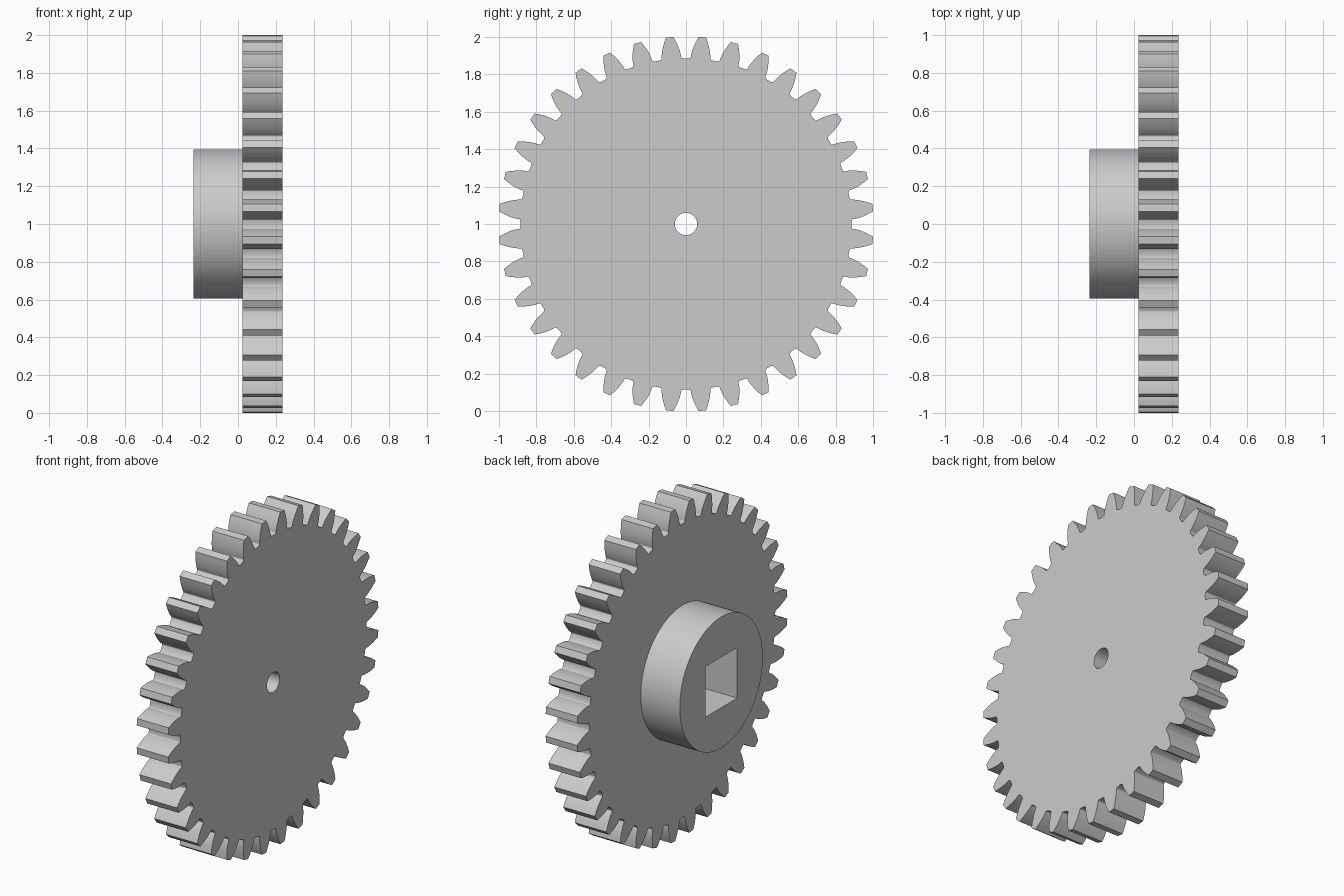
import bpy
import bmesh
import math

TEETH = 36
OUTER_R, PITCH_R, BASE_R, ROOT_R = 1.002, 0.9495, 0.892, 0.885
CENTRE_Z = 1.0
FLANK_STEPS = 8

old = bpy.data.objects.get("Cube")
if old:
    bpy.data.objects.remove(old, do_unlink=True)

# One plain grey material for every part
grey = bpy.data.materials.new("light_grey")
grey.use_nodes = True
colour = (0.6, 0.6, 0.6, 1)
grey.diffuse_color = colour
grey.node_tree.nodes["Principled BSDF"].inputs["Base Color"].default_value = colour


def polar(r, a):
    return r * math.sin(a), r * math.cos(a)


def circle(r, count):
    return [polar(r, math.tau * i / count) for i in range(count)]


def involute(r):
    a = math.acos(min(1, BASE_R / r))
    return math.tan(a) - a


def gear_outline():
    """Involute teeth with a small fillet at each root."""
    pitch = math.tau / TEETH
    half_tooth = pitch / 4 + involute(PITCH_R)
    side = [(ROOT_R, pitch / 2 - 0.014), (ROOT_R + 0.003, half_tooth + 0.004)]
    for i in range(FLANK_STEPS + 1):
        r = BASE_R + (OUTER_R - BASE_R) * i / FLANK_STEPS
        side.append((r, half_tooth - involute(r)))
    points = []
    for t in range(TEETH):
        mid = (t + 0.5) * pitch
        points += [polar(r, mid - a) for r, a in side]
        points += [polar(r, mid + a) for r, a in reversed(side)]
    return points


def prism(name, outer, inner, x0, x1):
    """Extrude an outline with a hole along x."""
    bm = bmesh.new()
    edges = []
    for loop in (outer, inner):
        verts = [bm.verts.new((x0, y, CENTRE_Z + z)) for y, z in loop]
        edges += [bm.edges.new((v, verts[i - 1])) for i, v in enumerate(verts)]
    bmesh.ops.triangle_fill(bm, edges=edges, use_beauty=True, normal=(1, 0, 0))
    result = bmesh.ops.extrude_face_region(bm, geom=bm.faces[:], use_keep_orig=True)
    moved = [g for g in result["geom"] if isinstance(g, bmesh.types.BMVert)]
    bmesh.ops.translate(bm, verts=moved, vec=(x1 - x0, 0, 0))
    bmesh.ops.recalc_face_normals(bm, faces=bm.faces[:])
    mesh = bpy.data.meshes.new(name)
    bm.to_mesh(mesh)
    bm.free()
    mesh.materials.append(grey)
    obj = bpy.data.objects.new(name, mesh)
    bpy.context.collection.objects.link(obj)
    bpy.ops.object.select_all(action="DESELECT")
    obj.select_set(True)
    bpy.context.view_layer.objects.active = obj
    bpy.ops.object.shade_smooth_by_angle(angle=math.radians(25))
    return obj


# Toothed wheel with a small round bore
prism("gear_wheel", gear_outline(), circle(0.06, 48), 0.025, 0.235)

# Round hub with a square socket
h = 0.152
square = [(-h, -h), (h, -h), (h, h), (-h, h)]
prism("hub", circle(0.395, 96), square, -0.235, 0.025)
